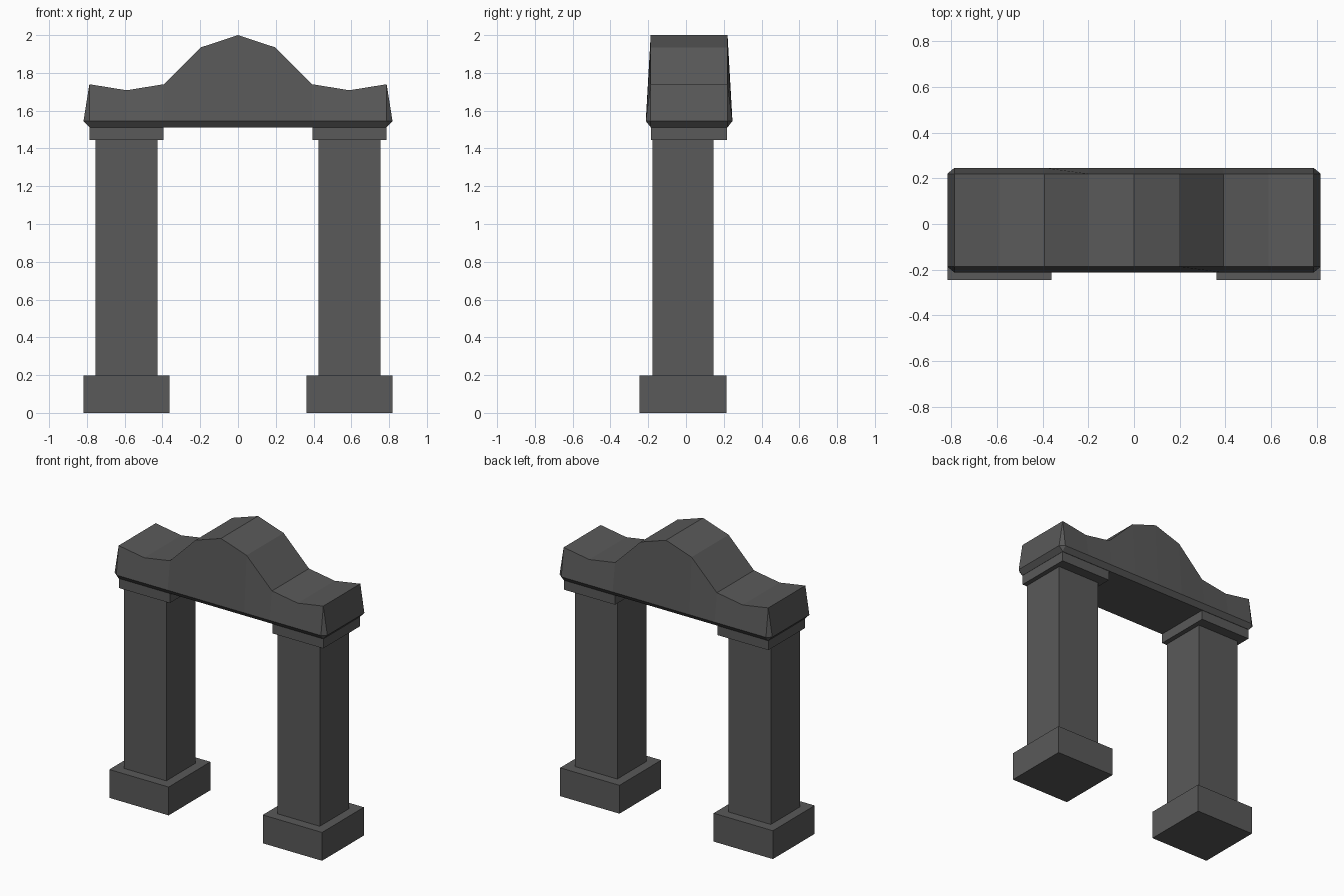
import bpy
import bmesh

default = bpy.data.objects.get("Cube")
if default:
    bpy.data.objects.remove(default, do_unlink=True)

stone = bpy.data.materials.new("dark_grey_stone")
stone.use_nodes = True
GREY = (0.1, 0.1, 0.1, 1)
stone.diffuse_color = GREY
stone.node_tree.nodes["Principled BSDF"].inputs["Base Color"].default_value = GREY


def add_object(name, bm):
    bmesh.ops.recalc_face_normals(bm, faces=bm.faces)
    mesh = bpy.data.meshes.new(name)
    bm.to_mesh(mesh)
    bm.free()
    mesh.materials.append(stone)
    obj = bpy.data.objects.new(name, mesh)
    bpy.context.collection.objects.link(obj)
    return obj


def box(name, x, y, z):
    bm = bmesh.new()
    bmesh.ops.create_cube(bm, size=1)
    for v in bm.verts:
        v.co = [lo + (c + 0.5) * (hi - lo) for c, (lo, hi) in zip(v.co, (x, y, z))]
    return add_object(name, bm)


# Pillars: plinth, shaft and capital on each side
for side, s in (("left", 1), ("right", -1)):
    for part, near, far, y, z in (
        ("plinth", 0.362, 0.818, (-0.245, 0.214), (0, 0.197)),
        ("shaft", 0.427, 0.754, (-0.178, 0.145), (0.197, 1.445)),
        ("capital", 0.394, 0.786, (-0.186, 0.217), (1.445, 1.512)),
    ):
        box(f"{side}_{part}", sorted((s * near, s * far)), y, z)

# Lintel: wavy crest over a body that flares out to a rim and tucks in below
FRONT, BACK, FLARE = -0.187, 0.22, 0.026
RIM_Z, BASE_Z, END = 1.545, 1.512, 0.787
half = [(0, 2.0), (0.197, 1.935), (0.392, 1.74), (0.59, 1.708), (END, 1.74)]
crest = [(-x, z) for x, z in half[:0:-1]] + half

bm = bmesh.new()
rings = []
for x, z in crest:
    section = [(FRONT, z), (FRONT - FLARE, RIM_Z), (FRONT, BASE_Z),
               (BACK, BASE_Z), (BACK + FLARE, RIM_Z), (BACK, z)]
    rings.append([bm.verts.new((x, y, h)) for y, h in section])
for a, b in zip(rings, rings[1:]):
    for i in range(6):
        j = (i + 1) % 6
        bm.faces.new((a[i], a[j], b[j], b[i]))

# Flared ends with chamfered rim corners
for ring, s in ((rings[0], -1), (rings[-1], 1)):
    top_f, rim_f, base_f, base_b, rim_b, top_b = ring
    end_f, end_b = (bm.verts.new((s * (END + 0.031), y, RIM_Z)) for y in (FRONT, BACK))
    for face in ((top_f, top_b, end_b, end_f), (base_f, base_b, end_b, end_f),
                 (top_f, rim_f, end_f), (base_f, rim_f, end_f),
                 (top_b, rim_b, end_b), (base_b, rim_b, end_b)):
        bm.faces.new(face)
add_object("lintel", bm)
